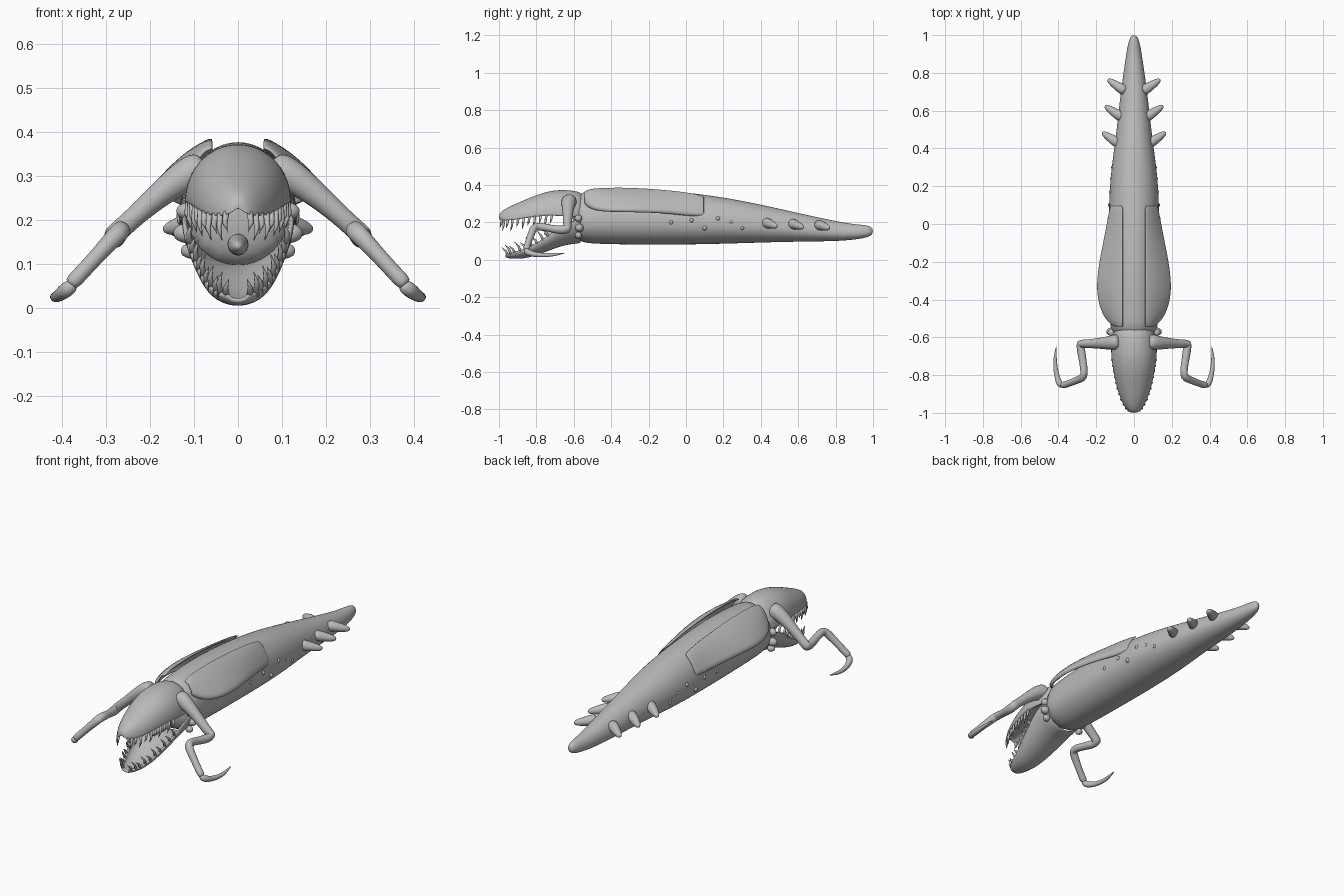
import bpy, math
from mathutils import Vector

cube = bpy.data.objects.get("Cube")
if cube:
    bpy.data.objects.remove(cube, do_unlink=True)

skin = bpy.data.materials.new("grey skin")
skin.use_nodes = True
skin.diffuse_color = (0.5, 0.5, 0.5, 1)
skin.node_tree.nodes["Principled BSDF"].inputs["Base Color"].default_value = (0.5, 0.5, 0.5, 1)


def make(name, verts, faces, subdiv=0, mirror=False, thick=0):
    mesh = bpy.data.meshes.new(name)
    mesh.from_pydata(verts, [], faces)
    mesh.materials.append(skin)
    obj = bpy.data.objects.new(name, mesh)
    bpy.context.collection.objects.link(obj)
    bpy.ops.object.select_all(action="DESELECT")
    obj.select_set(True)
    bpy.context.view_layer.objects.active = obj
    bpy.ops.object.mode_set(mode="EDIT")
    bpy.ops.mesh.select_all(action="SELECT")
    bpy.ops.mesh.normals_make_consistent(inside=False)
    bpy.ops.object.mode_set(mode="OBJECT")
    bpy.ops.object.shade_smooth()
    if thick:
        mod = obj.modifiers.new("thickness", "SOLIDIFY")
        mod.thickness, mod.offset = thick, 0
    if mirror:
        obj.modifiers.new("mirror", "MIRROR").use_mirror_merge = False
    if subdiv:
        mod = obj.modifiers.new("smooth", "SUBSURF")
        mod.levels = mod.render_levels = subdiv
    return obj


def loft(rings, closed=True):
    """Skin a list of equal-length rings."""
    n = len(rings[0])
    verts = [p for ring in rings for p in ring]
    faces = []
    for r in range(len(rings) - 1):
        for i in range(n if closed else n - 1):
            j = (i + 1) % n
            faces.append((r * n + i, r * n + j, (r + 1) * n + j, (r + 1) * n + i))
    if closed:
        faces += [tuple(range(n)), tuple(range(len(verts) - n, len(verts)))]
    return verts, faces


def tube(points, radii, n=8):
    """Round limb through points, with a radius at each."""
    pts = [Vector(p) for p in points]
    rings = []
    for i, p in enumerate(pts):
        t = (pts[min(i + 1, len(pts) - 1)] - pts[max(i - 1, 0)]).normalized()
        a = t.cross(Vector((0.2, 0.3, 1))).normalized()
        b = t.cross(a)
        rings.append([p + radii[i] * (a * math.cos(k * math.tau / n) + b * math.sin(k * math.tau / n))
                      for k in range(n)])
    return loft(rings)


def merge(parts):
    verts, faces = [], []
    for v, f in parts:
        base = len(verts)
        verts += v
        faces += [tuple(i + base for i in face) for face in f]
    return verts, faces


def along(rows, y):
    """Interpolate a row table at y."""
    for a, b in zip(rows, rows[1:]):
        if a[0] <= y <= b[0]:
            t = (y - a[0]) / (b[0] - a[0])
            return [p + (q - p) * t for p, q in zip(a, b)]
    return rows[-1]


# Body and tail: y, half width, bottom, top
body = [(-0.61, .122, .095, .36), (-0.5, .13, .082, .372), (-0.3, .135, .078, .388),
        (0, .135, .078, .365), (.2, .13, .083, .337), (.35, .112, .088, .308),
        (.5, .092, .093, .275), (.65, .076, .096, .24), (.8, .056, .098, .208),
        (.9, .041, .106, .19), (.97, .029, .118, .186), (1, .012, .135, .172)]
rings = []
for y, w, lo, hi in body:
    mid = lo + (hi - lo) * .42
    ring = []
    for k in range(16):
        a = k * math.tau / 16
        s = math.sin(a)
        ring.append((w * 1.02 * math.cos(a), y, mid + s * (hi - mid if s > 0 else mid - lo)))
    rings.append(ring)
make("body", *loft(rings), subdiv=2)

# Upper head: y, half width, lip height, top
head = [(-1, .016, .215, .24), (-0.985, .04, .207, .262), (-0.94, .068, .207, .287),
        (-0.87, .093, .217, .318), (-0.79, .11, .228, .352), (-0.71, .124, .232, .374),
        (-0.63, .125, .225, .376), (-0.53, .11, .22, .36)]
rings = []
for y, w, lip, top in head:
    dome = [(w * math.cos(k * math.pi / 10), y, lip + (top - lip) * math.sin(k * math.pi / 10) ** .9)
            for k in range(11)]
    palate = [(w * x, y, lip + (top - lip) * h) for x, h in
              ((-.85, .05), (-.5, .3), (0, .4), (.5, .3), (.85, .05))]
    rings.append(dome + palate)
make("upper_head", *loft(rings), subdiv=2)

# Lower jaw scoop: y, half width, lip height, bottom
jaw = [(-0.965, .02, .03, .018), (-0.94, .045, .036, .012), (-0.87, .073, .055, .01),
       (-0.79, .096, .095, .032), (-0.7, .12, .155, .068), (-0.63, .132, .205, .088),
       (-0.56, .128, .22, .092)]
rings = []
for y, w, lip, low in jaw:
    rings.append([(w * .95 * math.cos(k * math.pi / 10), y, lip - (lip - low) * math.sin(k * math.pi / 10))
                  for k in range(11)])
make("lower_jaw", *loft(rings, False), subdiv=2, thick=.014)

# Tongue
make("tongue", *tube([(0, -0.58, .15), (0, -0.68, .14), (0, -0.74, .14), (0, -0.76, .14)],
                     [.03, .025, .018, .006]), subdiv=2)


def teeth(name, rows, ys, length, lean, inset):
    parts = []
    for i, y in enumerate(ys):
        _, w, lip, _ = along(rows, y)
        size = length * (1 if i % 2 else .75)
        root = Vector((w * inset, y + .008, lip + (.008 if length < 0 else -.008)))
        mid = root + Vector((.003, -lean * .4, size * .55))
        tip = root + Vector((-.004, -lean, size))
        parts.append(tube([root, mid, tip], [.0075, .006, .0008], 6))
    make(name, *merge(parts), mirror=True)


teeth("upper_teeth", head, [-.992, -.98, -.96, -.935, -.905, -.875, -.845, -.815, -.785, -.755, -.725],
      -.062, .01, .93)
teeth("lower_teeth", jaw, [-.958, -.942, -.92, -.89, -.86, -.83, -.8, -.77, -.74, -.71],
      .055, .035, .93)

# Back flaps: y, outer x, outer z, inner z
flap = [(-0.545, .10, .315, .362), (-0.51, .145, .285, .378), (-0.45, .18, .272, .382),
        (-0.35, .201, .27, .385), (-0.22, .188, .268, .38), (-0.1, .163, .262, .37),
        (0, .143, .25, .36), (.1, .125, .245, .34)]
rings = []
for y, x, z, top in flap:
    ring = []
    for k in range(7):
        t = k / 6
        ring.append((.058 + (x - .058) * t, y, top + (z - top) * t + .014 * math.sin(math.pi * t)))
    ring.append((x - .012, y, z - .015))
    rings.append(ring)
make("back_flaps", *loft(rings, False), subdiv=2, mirror=True, thick=.011)

# Arms with hooked claws
arm = [(.07, -.62, .32), (.12, -.63, .305), (.2, -.632, .24), (.26, -.635, .185), (.285, -.632, .162),
       (.282, -.66, .157), (.27, -.73, .168), (.262, -.79, .18), (.27, -.815, .173),
       (.31, -.83, .13), (.36, -.85, .075), (.385, -.855, .05)]
make("arms", *tube(arm, [.05, .042, .028, .025, .029, .027, .02, .024, .025, .02, .019, .021]),
     subdiv=2, mirror=True)
claw = [(.37, -.855, .055), (.393, -.853, .04), (.408, -.81, .027), (.418, -.75, .023),
        (.418, -.7, .028), (.41, -.645, .036)]
make("claws", *tube(claw, [.017, .02, .015, .012, .009, .002]), subdiv=2, mirror=True)

# Tail spikes
spikes = []
for x, y, z in ((.07, .42, .2), (.055, .56, .195), (.04, .7, .19)):
    spikes.append(tube([(x, y, z), (x + .04, y + .025, z - .008), (x + .08, y + .052, z - .018),
                        (x + .1, y + .066, z - .022)], [.034, .028, .02, .009]))
make("tail_spikes", *merge(spikes), subdiv=2, mirror=True)

# Side nodules and gill bumps
bumps = []
for x, y, z, r in ((.123, -.08, .2, .016), (.126, .03, .21, .014), (.124, .1, .17, .014),
                   (.117, .17, .22, .015), (.113, .24, .2, .013), (.11, .3, .17, .012),
                   (.12, -.575, .22, .02), (.125, -.57, .17, .022), (.112, -.575, .13, .018)):
    bumps.append(tube([(x - .02, y, z), (x + r * .5, y, z), (x + r, y + .004, z)], [r * 1.4, r, r * .4]))
make("side_bumps", *merge(bumps), subdiv=1, mirror=True)
